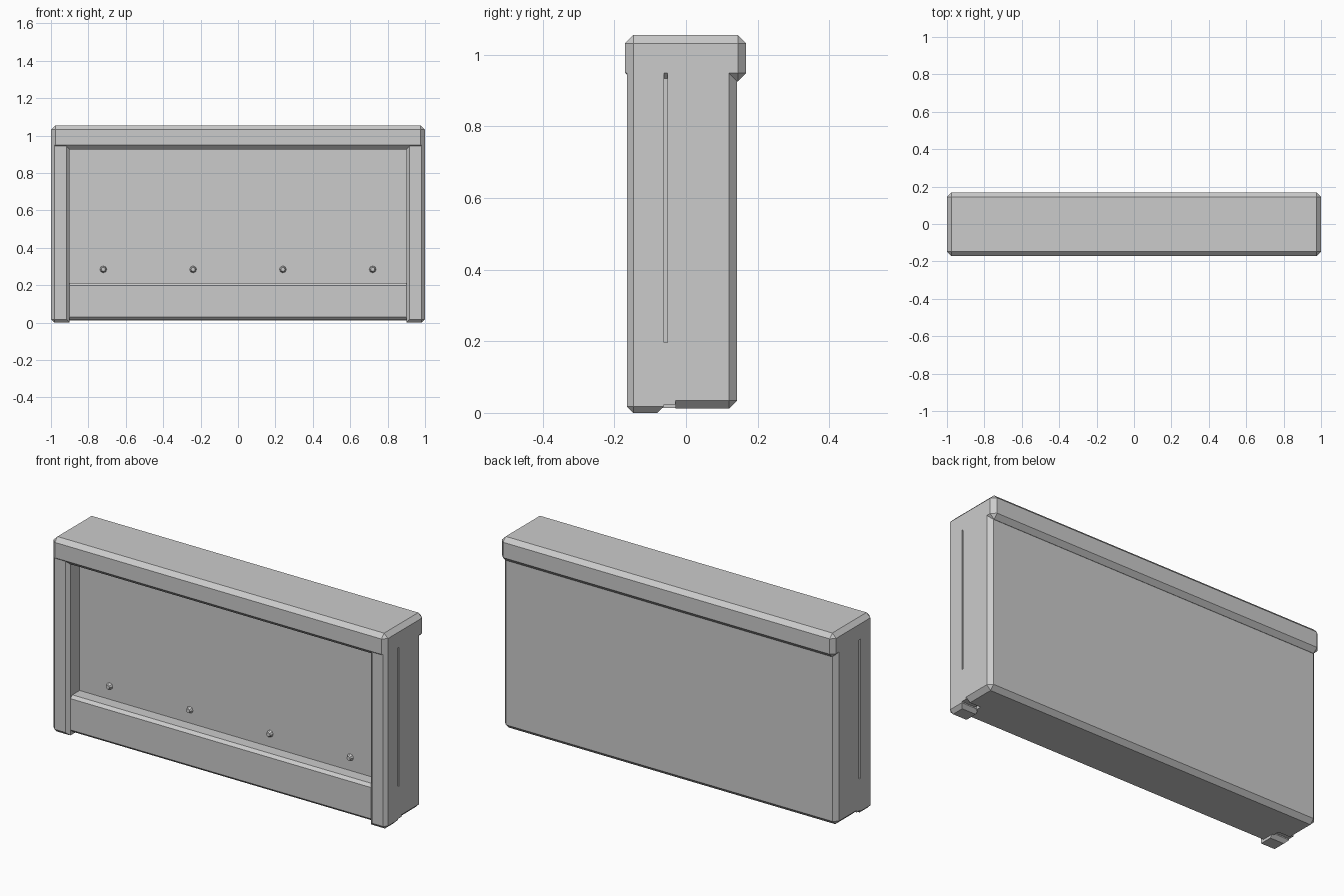
import bpy, bmesh, math
from mathutils import Matrix

cube = bpy.data.objects.get("Cube")
if cube:
    bpy.data.objects.remove(cube, do_unlink=True)

grey = bpy.data.materials.new("light grey")
grey.use_nodes = True
grey.diffuse_color = (0.6, 0.6, 0.6, 1)
grey.node_tree.nodes["Principled BSDF"].inputs["Base Color"].default_value = (0.6, 0.6, 0.6, 1)


def finish(name, bm):
    bmesh.ops.recalc_face_normals(bm, faces=bm.faces)
    mesh = bpy.data.meshes.new(name)
    bm.to_mesh(mesh)
    bm.free()
    mesh.materials.append(grey)
    obj = bpy.data.objects.new(name, mesh)
    bpy.context.collection.objects.link(obj)
    return obj


def box(name, xs, ys, zs, chamfer=0, keep=lambda mid: True):
    """Box from ranges; edges whose midpoint passes keep are chamfered."""
    bm = bmesh.new()
    bmesh.ops.create_cube(bm, size=1)
    for v in bm.verts:
        v.co = [r[0] if c < 0 else r[1] for c, r in zip(v.co, (xs, ys, zs))]
    if chamfer:
        edges = [e for e in bm.edges if keep((e.verts[0].co + e.verts[1].co) / 2)]
        bmesh.ops.bevel(bm, geom=edges, offset=chamfer, segments=1,
                        affect='EDGES', profile=0.5)
    return finish(name, bm)


EAVE = 0.95      # top of the walls
SPLIT = -0.03    # front plane of the rear body

# Cap, chamfered all round
box("top_cap", (-1, 1), (-0.17, 0.168), (0.926, 1.055), 0.023)

# Rear body, chamfered at the back and below
box("rear_body", (-1, 1), (SPLIT, 0.143), (0.012, EAVE), 0.023,
    lambda m: m.z < 0.9 and (m.y > 0.1 or (m.z < 0.1 and m.y > 0)))

# Recessed face panel, also the floor of the side grooves
box("face_panel", (-0.985, 0.985), (-0.068, SPLIT), (0.03, EAVE))

# Lower board with a sloped top edge
box("lower_board", (-0.91, 0.91), (-0.145, SPLIT), (0.014, 0.213), 0.015,
    lambda m: m.y < -0.1 and abs(m.x) < 0.5)

for side, s in (("left", 1), ("right", -1)):
    # Front post
    box(side + "_front_post", sorted((0.9 * s, s)), (-0.165, -0.062), (0, EAVE), 0.018,
        lambda m: m.z < 0.9 and (m.y < -0.15 or (m.z < 0.1 and abs(m.x) > 0.92)))
    # Side wall behind the post, leaving a narrow groove above its foot
    outer = sorted((0.92 * s, s))
    box(side + "_side_wall", outer, (-0.052, SPLIT), (0.024, EAVE))
    box(side + "_groove_foot", outer, (-0.063, -0.05), (0.024, 0.197))

# Round-headed bolts
for i, x in enumerate((-0.72, -0.24, 0.24, 0.72)):
    bm = bmesh.new()
    bmesh.ops.create_cone(bm, cap_ends=True, segments=8, radius1=0.019, radius2=0.011,
                          depth=0.018, matrix=Matrix.Translation((x, -0.076, 0.285))
                          @ Matrix.Rotation(math.pi / 2, 4, 'X'))
    finish(f"bolt_{i + 1}", bm)
